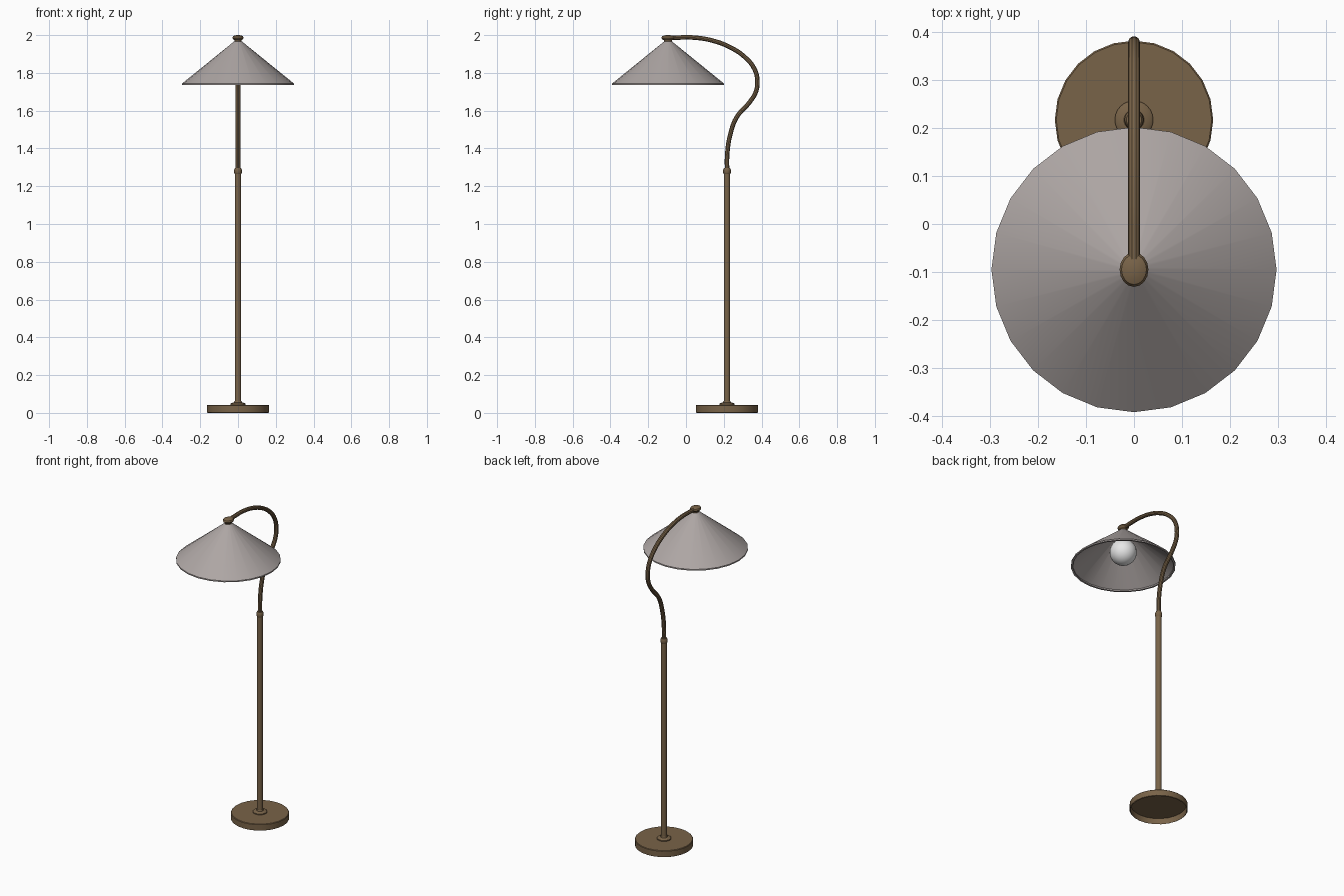
import bpy
import math

cube = bpy.data.objects.get("Cube")
if cube:
    bpy.data.objects.remove(cube, do_unlink=True)


def material(name, rgb):
    m = bpy.data.materials.new(name)
    m.use_nodes = True
    m.diffuse_color = (*rgb, 1)
    m.node_tree.nodes["Principled BSDF"].inputs["Base Color"].default_value = (*rgb, 1)
    return m


bronze = material("aged bronze", (0.19, 0.125, 0.065))
linen = material("warm grey shade", (0.42, 0.38, 0.37))
glass = material("white bulb", (0.9, 0.9, 0.9))

POLE_Y = 0.217
SHADE_Y = -0.095


def finish(obj, mat, angle=35):
    obj.data.materials.append(mat)
    bpy.ops.object.select_all(action="DESELECT")
    obj.select_set(True)
    bpy.context.view_layer.objects.active = obj
    bpy.ops.object.shade_smooth_by_angle(angle=math.radians(angle))
    return obj


def lathe(name, profile, y, mat, sides=24):
    """Spin (radius, z) points around a vertical axis; radius 0 makes a pole."""
    verts, rings, faces = [], [], []
    for r, z in profile:
        count = sides if r > 0 else 1
        rings.append([len(verts) + i for i in range(count)])
        for i in range(count):
            a = math.tau * i / sides
            verts.append((r * math.cos(a), r * math.sin(a), z))
    for low, high in zip(rings, rings[1:]):
        for i in range(sides):
            j = (i + 1) % sides
            quad = [low[i % len(low)], low[j % len(low)], high[j % len(high)], high[i % len(high)]]
            faces.append(list(dict.fromkeys(quad)))
    mesh = bpy.data.meshes.new(name)
    mesh.from_pydata(verts, [], faces)
    obj = bpy.data.objects.new(name, mesh)
    obj.location.y = y
    bpy.context.collection.objects.link(obj)
    return finish(obj, mat)


# Hollow base, open underneath, with a small flange round the pole
lathe("base", [(0.158, 0.036), (0.16, 0), (0.165, 0.003), (0.165, 0.039),
               (0.162, 0.042), (0, 0.042)], POLE_Y, bronze)
lathe("base_underside", [(0, 0.036), (0.158, 0.036)], POLE_Y, bronze)
lathe("pole_flange", [(0.04, 0.042), (0.04, 0.048), (0.034, 0.053), (0.021, 0.055),
                      (0.019, 0.062), (0, 0.062)], POLE_Y, bronze)

# Straight pole and its top collar
lathe("pole", [(0.017, 0.05), (0.017, 1.275)], POLE_Y, bronze, 16)
lathe("pole_collar", [(0.017, 1.265), (0.02, 1.27), (0.02, 1.288), (0.016, 1.297),
                      (0, 1.297)], POLE_Y, bronze, 16)

# Bent arm: (y, z) path swept with a round section
path = [(0.217, 1.28), (0.219, 1.38), (0.236, 1.48), (0.268, 1.565), (0.337, 1.645),
        (0.37, 1.7), (0.378, 1.76), (0.36, 1.825), (0.31, 1.885), (0.235, 1.935),
        (0.14, 1.971), (0.04, 1.987), (-0.04, 1.987), (-0.09, 1.985)]
curve = bpy.data.curves.new("arm", "CURVE")
curve.dimensions = "3D"
curve.bevel_depth = 0.0125
curve.bevel_resolution = 3
curve.resolution_u = 5
curve.use_fill_caps = True
spline = curve.splines.new("BEZIER")
spline.bezier_points.add(len(path) - 1)
for point, (y, z) in zip(spline.bezier_points, path):
    point.co = (0, y, z)
    point.handle_left_type = point.handle_right_type = "AUTO"
arm = bpy.data.objects.new("arm", curve)
bpy.context.collection.objects.link(arm)
bpy.ops.object.select_all(action="DESELECT")
arm.select_set(True)
bpy.context.view_layer.objects.active = arm
bpy.ops.object.convert(target="MESH")
finish(bpy.context.view_layer.objects.active, bronze)

# Knob on the shade, stretched a little towards the arm
knob = lathe("shade_knob", [(0.018, 1.96), (0.018, 1.973), (0.027, 1.979), (0.03, 1.986),
                            (0.026, 1.994), (0.015, 1.999), (0, 2.0)], SHADE_Y, bronze, 16)
knob.scale.y = 1.2

# Conical shade with a narrow rim, lined inside
lathe("shade", [(0.02, 1.958), (0.287, 1.744), (0.286, 1.735), (0.297, 1.735),
                (0.297, 1.743), (0.02, 1.967), (0, 1.967)], SHADE_Y, linen)

# Socket and bulb under the shade
lathe("bulb_socket", [(0, 1.885), (0.024, 1.885), (0.024, 1.955)], SHADE_Y, bronze, 16)
bpy.ops.mesh.primitive_uv_sphere_add(segments=24, ring_count=16, radius=0.077,
                                     location=(0, SHADE_Y, 1.825))
bulb = bpy.context.object
bulb.name = "bulb"
finish(bulb, glass)
